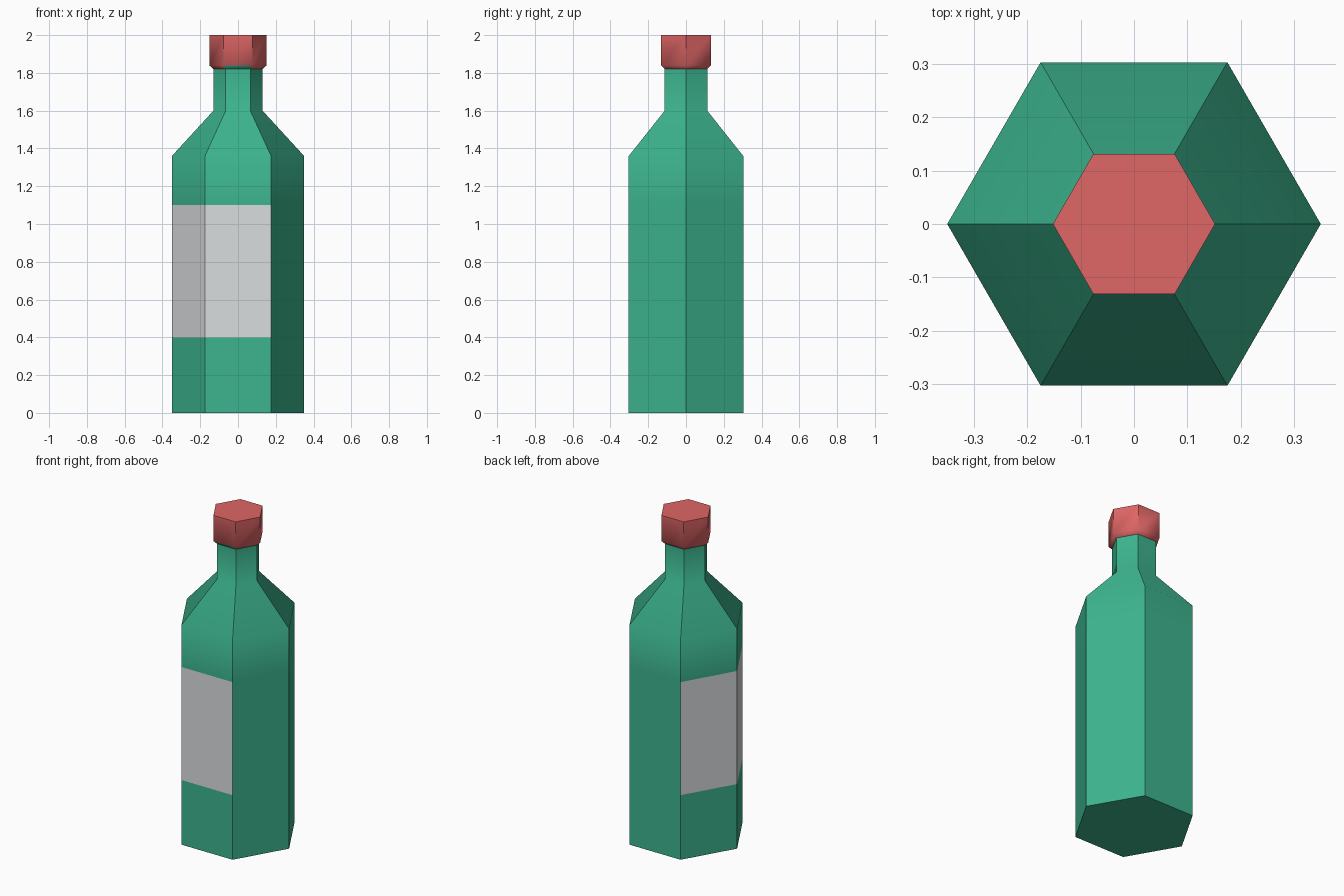
import bpy, bmesh, math

if "Cube" in bpy.data.objects:
    bpy.data.objects.remove(bpy.data.objects["Cube"])

SIDES = 6


def material(name, hex_rgb):
    lin = [((c / 255 + 0.055) / 1.055) ** 2.4 for c in hex_rgb]
    m = bpy.data.materials.new(name)
    m.diffuse_color = (*lin, 1)
    m.use_nodes = True
    m.node_tree.nodes["Principled BSDF"].inputs["Base Color"].default_value = m.diffuse_color
    return m


glass = material("green_glass", (60, 180, 142))
paper = material("grey_label", (218, 221, 222))
red = material("red_cap", (224, 102, 102))


def hex_loft(name, profile, mats, close_bottom, close_top, rule):
    """Loft hexagonal rings through (radius, z) pairs; rule picks the material."""
    bm = bmesh.new()
    rings = []
    for r, z in profile:
        rings.append([bm.verts.new((r * math.cos(math.tau * i / SIDES),
                                    r * math.sin(math.tau * i / SIDES), z))
                      for i in range(SIDES)])
    for lo, hi in zip(rings, rings[1:]):
        for i in range(SIDES):
            j = (i + 1) % SIDES
            bm.faces.new((lo[i], lo[j], hi[j], hi[i]))
    if close_bottom:
        bm.faces.new(rings[0][::-1])
    if close_top:
        bm.faces.new(rings[-1])
    bm.normal_update()
    for f in bm.faces:
        f.material_index = rule(f.calc_center_median(), f.normal)
    me = bpy.data.meshes.new(name)
    bm.to_mesh(me)
    bm.free()
    for m in mats:
        me.materials.append(m)
    ob = bpy.data.objects.new(name, me)
    bpy.context.collection.objects.link(ob)
    bpy.ops.object.select_all(action='DESELECT')
    ob.select_set(True)
    bpy.context.view_layer.objects.active = ob
    # soft shoulder bends, crisp hexagon corners
    bpy.ops.object.shade_smooth_by_angle(angle=math.radians(45))
    return ob


# Label wraps the front and the two left-hand sides
def label_rule(c, n):
    on_side = n.x < -0.5 or n.y < -0.9
    return 1 if 0.4 < c.z < 1.1 and on_side and abs(n.z) < 0.1 else 0


# Bottle: body, label band, shoulder and neck
hex_loft("bottle", [(0.35, 0), (0.35, 0.4), (0.35, 1.1), (0.35, 1.36),
                    (0.13, 1.6), (0.13, 1.82)],
         [glass, paper], True, False, label_rule)

# Cap: flares out from the neck; the front of the flare is glass coloured
hex_loft("cap", [(0.13, 1.82), (0.152, 1.84), (0.152, 2.0)],
         [red, glass], False, True,
         lambda c, n: 1 if c.z < 1.84 and c.y < -0.1 else 0)
